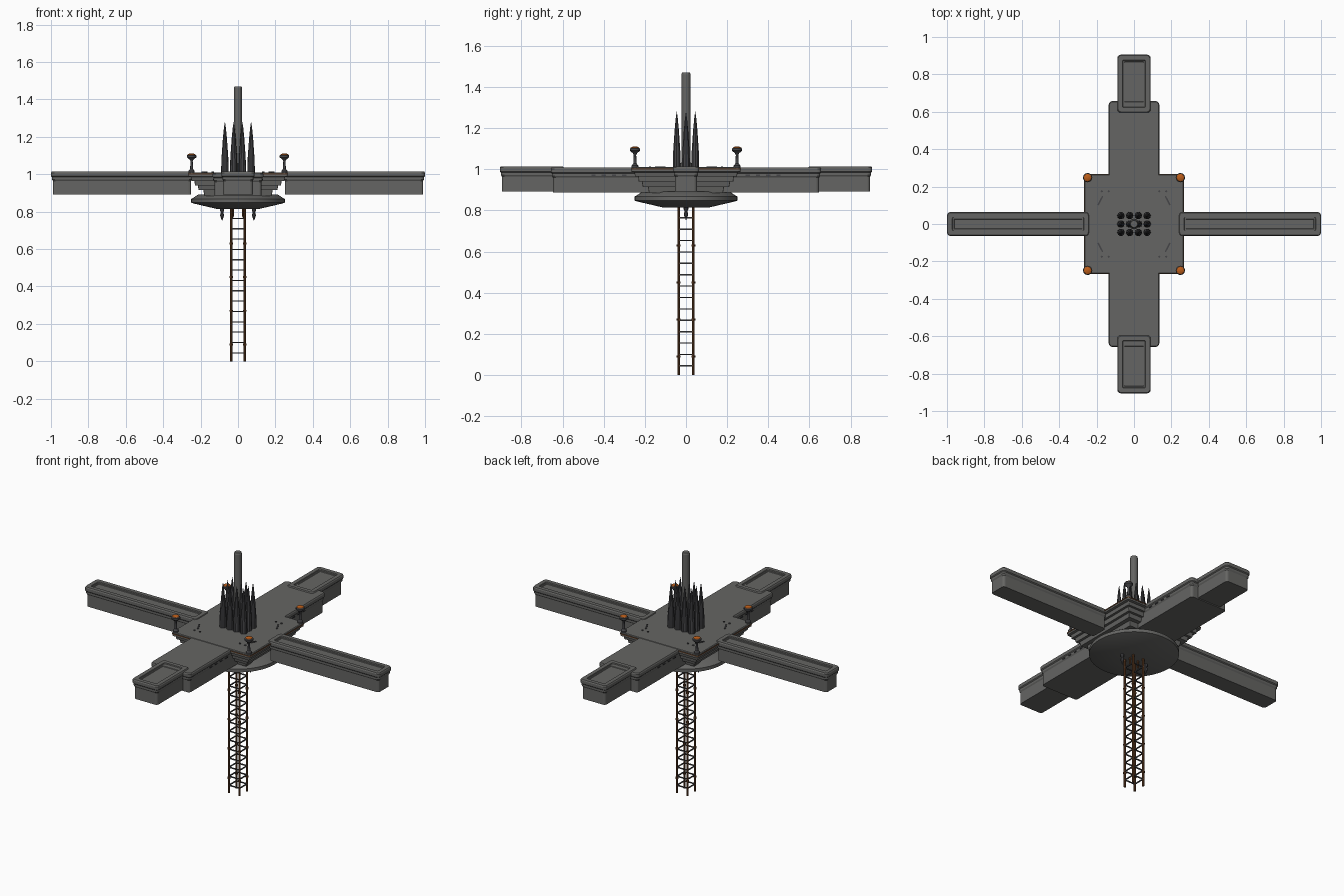
import bpy, bmesh, math
from mathutils import Matrix, Vector

cube = bpy.data.objects.get("Cube")
if cube:
    bpy.data.objects.remove(cube, do_unlink=True)


def material(name, rgb):
    m = bpy.data.materials.new(name)
    m.use_nodes = True
    m.diffuse_color = (*rgb, 1)
    bsdf = next(n for n in m.node_tree.nodes if n.type == 'BSDF_PRINCIPLED')
    bsdf.inputs["Base Color"].default_value = (*rgb, 1)
    return m


GREY = material("station grey", (0.13, 0.13, 0.125))
DARK = material("dark metal", (0.06, 0.06, 0.065))
ORANGE = material("lamp orange", (0.5, 0.11, 0.01))
RUST = material("rusty brown", (0.13, 0.05, 0.018))


def finish(name, bm, mat, smooth=False):
    bmesh.ops.remove_doubles(bm, verts=bm.verts, dist=0.00005)
    bmesh.ops.recalc_face_normals(bm, faces=bm.faces)
    mesh = bpy.data.meshes.new(name)
    bm.to_mesh(mesh)
    bm.free()
    mesh.materials.append(mat)
    ob = bpy.data.objects.new(name, mesh)
    bpy.context.collection.objects.link(ob)
    if smooth:
        bpy.ops.object.select_all(action='DESELECT')
        ob.select_set(True)
        bpy.context.view_layer.objects.active = ob
        bpy.ops.object.shade_smooth_by_angle(angle=math.radians(35))
    return ob


def loft(bm, rings):
    """Skin a list of point rings and cap both ends."""
    loops = [[bm.verts.new(p) for p in ring] for ring in rings]
    n = len(loops[0])
    for a, b in zip(loops, loops[1:]):
        for i in range(n):
            j = (i + 1) % n
            bm.faces.new((a[i], a[j], b[j], b[i]))
    bm.faces.new(loops[0][::-1])
    bm.faces.new(loops[-1])


def slab(name, cx, cy, hx, hy, layers, mat, radius=0.018):
    """Stack of rounded rectangles; each layer is (inset, height)."""
    rings = []
    for inset, z in layers:
        ring = []
        r = max(radius - inset * 0.4, 0.003)
        for q, (sx, sy) in enumerate(((1, 1), (-1, 1), (-1, -1), (1, -1))):
            for k in range(4):
                a = math.radians(90 * q + 30 * k)
                ring.append((cx + sx * (hx - inset - r) + r * math.cos(a),
                             cy + sy * (hy - inset - r) + r * math.sin(a), z))
        rings.append(ring)
    bm = bmesh.new()
    loft(bm, rings)
    return finish(name, bm, mat)


def turned(name, profile, spots, mat, segs=12, smooth=True):
    """Turned (radius, height) profile repeated at each spot."""
    bm = bmesh.new()
    for x, y in spots:
        loft(bm, [[(x + max(r, 0.0004) * math.cos(math.tau * i / segs),
                    y + max(r, 0.0004) * math.sin(math.tau * i / segs), z)
                   for i in range(segs)] for r, z in profile])
    return finish(name, bm, mat, smooth)


def boxes(name, items, mat):
    """Boxes given as (centre, size, turn about z)."""
    bm = bmesh.new()
    for centre, size, turn in items:
        m = (Matrix.Translation(Vector(centre)) @ Matrix.Rotation(turn, 4, 'Z')
             @ Matrix.Diagonal((*size, 1)))
        bmesh.ops.create_cube(bm, size=1, matrix=m)
    return finish(name, bm, mat)


def corners(a, b):
    return [(sx * a, sy * b) for sx in (-1, 1) for sy in (-1, 1)]


# Four arms with an overhanging rim and a sunken top channel
wall = [(0.01, 0.893), (0.01, 0.965), (0.005, 0.973), (0.005, 0.985),
        (0, 0.99), (0, 1.008), (0.004, 1.014)]
channel = [(0.028, 1.014), (0.03, 1.008), (0.037, 1.008), (0.039, 1.005)]
for side, s in (("left", 1), ("right", -1)):
    slab(side + "_arm", s * 0.62, 0, 0.38, 0.064, wall + channel, GREY)
for side, s in (("front", -1), ("back", 1)):
    slab(side + "_arm", 0, s * 0.75, 0.089, 0.155, wall + channel, GREY)
slab("wide_spine", 0, 0, 0.135, 0.657,
     [(i, z - 0.006) for i, z in wall], GREY)

# Central deck on an inverted stepped base
slab("deck_base", 0, 0, 0.265, 0.265,
     [(0.085, 0.885), (0.08, 0.915), (0.055, 0.915), (0.05, 0.94),
      (0.035, 0.94), (0.032, 0.965), (0.018, 0.965), (0.014, 0.985),
      (0, 0.988), (0, 1.006), (0.004, 1.01)], GREY, 0.012)
slab("deck_trim", 0, 0, 0.267, 0.267, [(0, 0.998), (0, 1.003)], RUST, 0.012)

# Round hull under the deck
turned("lower_hull", [(0, 0.815), (0.115, 0.815), (0.235, 0.843), (0.25, 0.848),
                      (0.25, 0.868), (0.24, 0.873), (0.21, 0.893), (0, 0.893)],
       [(0, 0)], GREY, 48)

# Spire and its cluster of spikes
turned("central_spire", [(0.026, 1.0), (0.026, 1.03), (0.022, 1.035),
                         (0.022, 1.46), (0.019, 1.47)], [(0, 0)], GREY, 12, False)
turned("spikes", [(0.02, 1.0), (0.02, 1.03), (0.018, 1.09), (0.011, 1.19),
                  (0.005, 1.25), (0, 1.28)],
       [(x, y) for x in (-0.07, -0.023, 0.023, 0.07) for y in (-0.045, 0, 0.045)],
       DARK, 10)

# Corner lamps
lamps = corners(0.248, 0.248)
turned("lamp_stems", [(0.016, 1.005), (0.016, 1.018), (0.008, 1.028),
                      (0.006, 1.07), (0.01, 1.078), (0.025, 1.09),
                      (0.025, 1.1), (0.021, 1.104)], lamps, DARK)
turned("lamp_caps", [(0.022, 1.101), (0.02, 1.106), (0.012, 1.11), (0, 1.111)],
       lamps, ORANGE)

# Lattice mast: four posts, collars and rungs
posts = corners(0.036, 0.036)
turned("mast_posts", [(0.0065, 0), (0.0065, 0.83)], posts, RUST, 8)
bm_levels = [0.09 + 0.18 * i for i in range(4)]
for i, z in enumerate(bm_levels):
    turned("mast_collars_%d" % (i + 1), [(0.009, z - 0.005), (0.009, z + 0.005)],
           posts, RUST, 8)
rungs = []
for i in range(15):
    z = 0.045 + 0.0553 * i
    for s in (-1, 1):
        rungs.append(((0, s * 0.036, z), (0.072, 0.006, 0.006), 0))
        rungs.append(((s * 0.036, 0, z), (0.006, 0.072, 0.006), 0))
boxes("mast_rungs", rungs, DARK)

# Hanging probes around the mast head
turned("hanging_probes", [(0, 0.752), (0.006, 0.765), (0.011, 0.78), (0.007, 0.795),
                          (0.011, 0.805), (0.011, 0.82)],
       [(-0.085, 0), (0.085, 0)], DARK, 8)
turned("mast_head_pins", [(0, 0.765), (0.006, 0.775), (0.006, 0.82)],
       [(-0.028, 0), (0.028, 0)], RUST, 8)

# Small deck fittings and side slots
boxes("deck_slots", [((x, y, 1.011), (0.008, 0.055, 0.006),
                      math.radians(-28 if x * y > 0 else 28) * -1)
                     for x, y in corners(0.18, 0.125)], DARK)
turned("deck_studs", [(0.006, 1.003), (0.006, 1.014)],
       corners(0.135, 0.175) + corners(0.172, 0.175) + corners(0.05, 0.607),
       DARK, 8)
boxes("side_slots", [((sx * 0.13, sy * (0.3 + 0.05 * i), 0.971), (0.008, 0.02, 0.006), 0)
                     for sx, sy in corners(1, 1) for i in range(4)], DARK)
